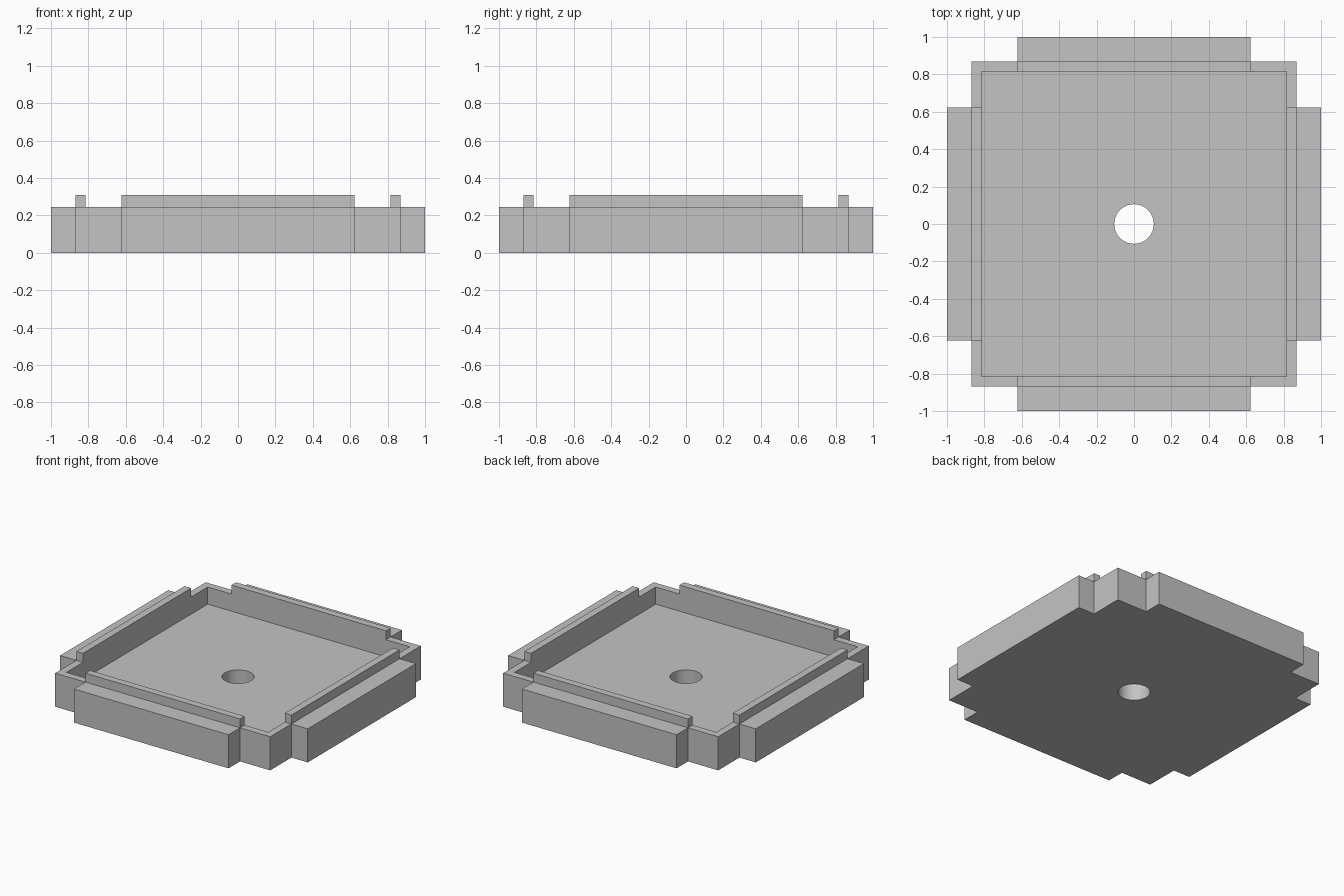
import bpy, bmesh, math
from mathutils import Matrix

HALF, WALL, INNER, ARM = 1.0, 0.868, 0.815, 0.624
RIM, TOP, FLOOR, HOLE = 0.245, 0.31, 0.12, 0.106

if "Cube" in bpy.data.objects:
    bpy.data.objects.remove(bpy.data.objects["Cube"], do_unlink=True)

grey = bpy.data.materials.new("light_grey")
grey.use_nodes = True
colour = (0.55, 0.55, 0.55, 1)
grey.diffuse_color = colour
for node in grey.node_tree.nodes:
    if node.type == 'BSDF_PRINCIPLED':
        node.inputs["Base Color"].default_value = colour


def make_object(name, bm):
    bmesh.ops.recalc_face_normals(bm, faces=bm.faces)
    mesh = bpy.data.meshes.new(name)
    bm.to_mesh(mesh)
    bm.free()
    mesh.materials.append(grey)
    obj = bpy.data.objects.new(name, mesh)
    bpy.context.collection.objects.link(obj)
    return obj


def prism(name, outline, z0, z1):
    bm = bmesh.new()
    face = bm.faces.new([bm.verts.new((x, y, z0)) for x, y in outline])
    grown = bmesh.ops.extrude_face_region(bm, geom=[face])["geom"]
    bmesh.ops.translate(bm, vec=(0, 0, z1 - z0),
                        verts=[v for v in grown if isinstance(v, bmesh.types.BMVert)])
    return make_object(name, bm)


def rectangle(x0, x1, y0, y1):
    return [(x0, y0), (x1, y0), (x1, y1), (x0, y1)]


def turned(points, quarter):
    for _ in range(quarter):
        points = [(-y, x) for x, y in points]
    return points


def cut(body, cutter):
    cutter.hide_render = True
    mod = body.modifiers.new("cut", 'BOOLEAN')
    mod.operation, mod.solver, mod.object = 'DIFFERENCE', 'EXACT', cutter
    bpy.context.view_layer.objects.active = body
    bpy.ops.object.modifier_apply(modifier=mod.name)
    bpy.data.objects.remove(cutter, do_unlink=True)


# Solid tray blank: square with a flange on every side
side = [(HALF, -ARM), (HALF, ARM), (WALL, ARM), (WALL, WALL), (ARM, WALL)]
tray = prism("tray", [p for q in range(4) for p in turned(side, q)], 0, TOP)

# Lower the corners and the flanges, leaving a raised lip along each side
for q in range(4):
    cut(tray, prism("corner_cutter", turned(rectangle(ARM, 1.2, ARM, 1.2), q), RIM, 0.5))
for q in range(4):
    cut(tray, prism("flange_cutter", turned(rectangle(WALL, 1.2, -0.7, 0.7), q), RIM, 0.5))

# Hollow out the inside and drill the centre hole
cut(tray, prism("cavity_cutter", rectangle(-INNER, INNER, -INNER, INNER), FLOOR, 0.5))
bm = bmesh.new()
bmesh.ops.create_cone(bm, cap_ends=True, segments=48, radius1=HOLE, radius2=HOLE,
                      depth=1, matrix=Matrix.Translation((0, 0, 0)))
cut(tray, make_object("hole_cutter", bm))

# Smooth hole wall, sharp edges elsewhere
bpy.ops.object.select_all(action='DESELECT')
tray.select_set(True)
bpy.context.view_layer.objects.active = tray
bpy.ops.object.shade_smooth_by_angle(angle=math.radians(30))
